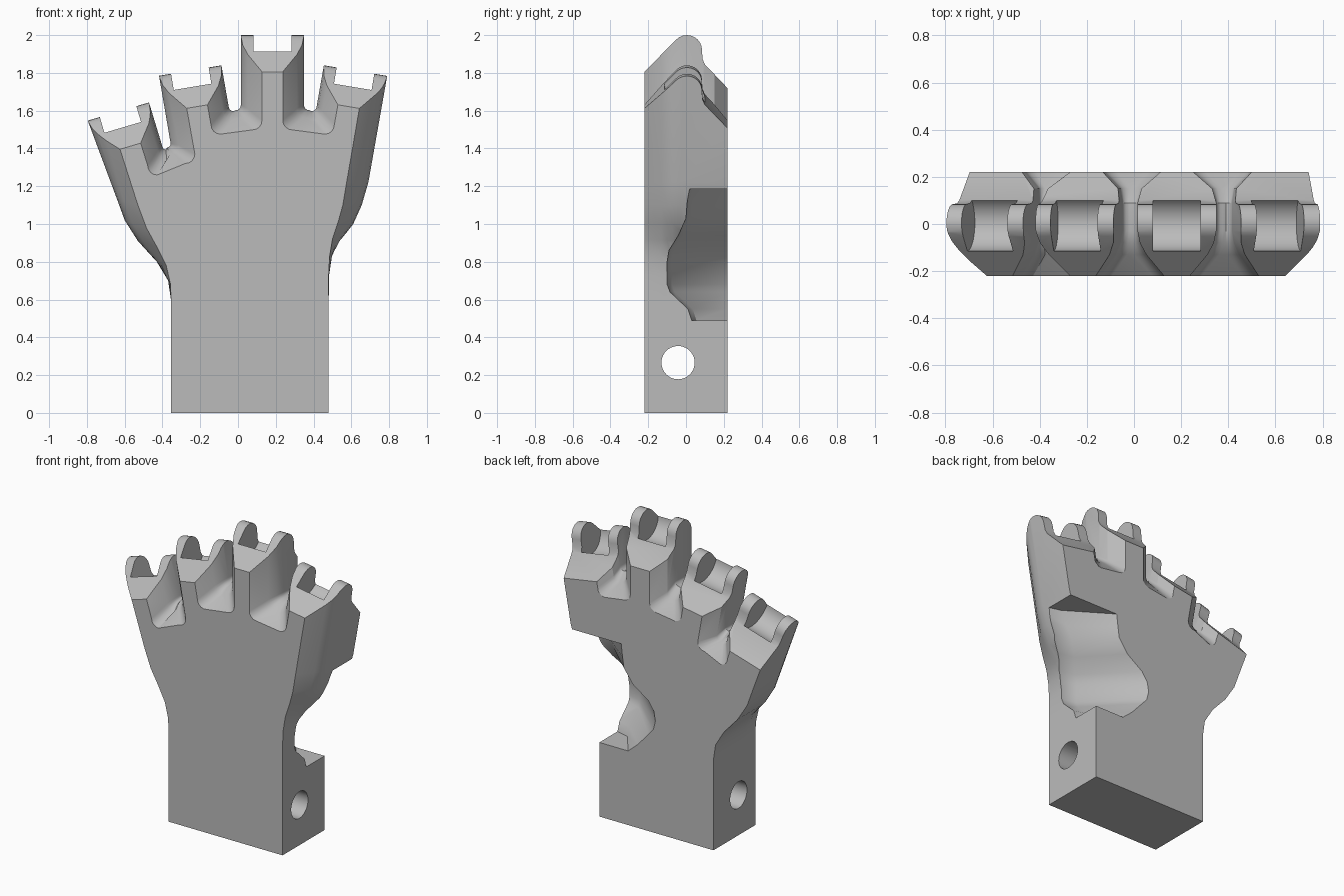
import bpy, bmesh, math
from mathutils import Matrix

if "Cube" in bpy.data.objects:
    bpy.data.objects.remove(bpy.data.objects["Cube"])

grey = bpy.data.materials.new("light grey plastic")
grey.use_nodes = True
grey.diffuse_color = (0.5, 0.5, 0.5, 1)
grey.node_tree.nodes["Principled BSDF"].inputs["Base Color"].default_value = (0.5, 0.5, 0.5, 1)


def loft(name, rings):
    """Solid through a row of rings with equal point counts."""
    bm = bmesh.new()
    loops = [[bm.verts.new(p) for p in ring] for ring in rings]
    n = len(loops[0])
    for a, b in zip(loops, loops[1:]):
        for i in range(n):
            j = (i + 1) % n
            bm.faces.new((a[i], a[j], b[j], b[i]))
    bm.faces.new(loops[0])
    bm.faces.new(loops[-1])
    bmesh.ops.recalc_face_normals(bm, faces=bm.faces)
    mesh = bpy.data.meshes.new(name)
    bm.to_mesh(mesh)
    bm.free()
    obj = bpy.data.objects.new(name, mesh)
    bpy.context.collection.objects.link(obj)
    mesh.materials.append(grey)
    return obj


def prism(name, profile, half):
    """Profile in the YZ plane, extruded along X."""
    return loft(name, [[(x, y, z) for y, z in profile] for x in (-half, half)])


def circle(y, z, r, count=40):
    return [(y + r * math.cos(2 * math.pi * i / count),
             z + r * math.sin(2 * math.pi * i / count)) for i in range(count)]


def cut(target, cutter):
    cutter.hide_render = True
    mod = target.modifiers.new("cut", 'BOOLEAN')
    mod.operation = 'DIFFERENCE'
    mod.solver = 'EXACT'
    mod.object = cutter
    bpy.context.view_layer.objects.active = target
    bpy.ops.object.modifier_apply(modifier=mod.name)
    bpy.data.objects.remove(cutter)


# Palm body: full outline at the back, narrowing towards the front face
left_full = [(-.355, 0), (-.355, .6), (-.37, .7), (-.43, .8), (-.53, .91), (-.6, 1.02), (-.64, 1.13), (-.815, 1.6)]
left_front = [(-.355, 0), (-.355, .6), (-.357, .68), (-.38, .78), (-.43, .88), (-.485, .98), (-.53, 1.1), (-.69, 1.6)]
right_full = [(.48, 0), (.48, .6), (.483, .73), (.5, .83), (.54, .91), (.61, 1), (.655, 1.1), (.69, 1.22), (.798, 1.83)]
right_front = [(.48, 0), (.48, .6), (.48, .73), (.485, .83), (.5, .92), (.53, 1.01), (.555, 1.1), (.575, 1.22), (.68, 1.83)]
top = [(-.43, 1.83), (0, 2.02), (.36, 2.02)]
full = left_full + top + right_full[::-1]
front = left_front + top + right_front[::-1]


def outline(y, t):
    return [(a[0] + (b[0] - a[0]) * t, y, a[1] + (b[1] - a[1]) * t) for a, b in zip(front, full)]


palm = loft("palm", [outline(y, t) for y, t in
                     ((-.22, 0), (-.13, .66), (-.1, .83), (-.07, .94), (-.03, 1), (.22, 1))])

# Finger knuckles: tip centre x, z and tilt
knuckles = [(-.635, 1.595, math.radians(16.5)), (-.255, 1.812, math.radians(9.5)),
            (.182, 2.0, 0), (.622, 1.812, math.radians(-9.5))]


def wall(knuckle, offset, z):
    """X of a line parallel to the finger axis, offset sideways, at height z."""
    x, top_z, tilt = knuckle
    rise = (z - top_z - offset * math.sin(tilt)) / math.cos(tilt)
    return x + offset * math.cos(tilt) - rise * math.sin(tilt)


# Flared gaps between neighbouring fingers: y, wall offset, floor blend (front / back)
stations = [(-.24, .04, 1.12, 0), (-.22, .055, 1, 0), (-.13, .13, .4, 0), (-.08, .157, .1, 0), (-.03, .167, 0, 0),
            (.09, .167, 0, 0), (.15, .15, 0, .4), (.22, .07, 0, 1), (.24, .05, 0, 1.12)]
floors = [(1.29, 1.4, 1.27), (1.487, 1.6, 1.45), (1.487, 1.6, 1.47)]
for a, b, (z_front, z_mid, z_back) in zip(knuckles, knuckles[1:], floors):
    slope = math.tan((a[2] + b[2]) / 2)
    rings = []
    for y, d, f, r in stations:
        z = z_mid + (z_front - z_mid) * f + (z_back - z_mid) * r
        half = (wall(b, -d, z) - wall(a, d, z)) / 2
        zl, zr = z - slope * half, z + slope * half
        k = min(.05, half * .8)
        ring = [(wall(a, d, 2.2), 2.2)]
        for i in range(5):
            q = math.pi / 2 * i / 4
            ring.append((wall(a, d, zl) + k * (1 - math.cos(q)), zl + k * (1 - math.sin(q))))
        for i in range(5):
            q = math.pi / 2 * (1 - i / 4)
            ring.append((wall(b, -d, zr) - k * (1 - math.cos(q)), zr + k * (1 - math.sin(q))))
        ring.append((wall(b, -d, 2.2), 2.2))
        rings.append([(x, y, h) for x, h in ring])
    cut(palm, loft("finger_gap_cutter", rings))

# Knuckle tops: sloped front, rounded crown, sloped back, then a round hinge slot
crown = [(.005 + .08 * math.cos(math.radians(t)), -.08 + .08 * math.sin(math.radians(t)))
         for t in range(135, -1, -15)]
profile = [(-.3, -.275)] + crown + [(.087, -.125), (.1, -.155), (.3, -.365), (.3, .4), (-.3, .4)]
for x, z, tilt in knuckles:
    place = Matrix.Translation((x, 0, z)) @ Matrix.Rotation(-tilt, 4, 'Y')
    for shape, half in ((profile, .18), (circle(.005, -.08, .12), .101)):
        cutter = prism("knuckle_cutter", shape, half)
        cutter.data.transform(place)
        cut(palm, cutter)

# Thumb recess at the back of the left side: z, y at the side, x at the back face
recess = [(.49, .03, .27), (.55, .01, .2), (.64, -.085, .12), (.68, -.1, .085), (.74, -.1, .07), (.8, -.1, .08),
          (.86, -.09, .12), (.94, -.04, .235), (1.03, 0, .3), (1.1, .005, .31), (1.185, .015, .32)]
rings = []
for z, y, x in recess:
    side = .48 + max(0, z - .83) * .6
    rings.append([(1, y, z), (side, y, z), (side - .09, y + .025, z),
                  (x, .22, z), (x - .03, .26, z), (1, .26, z)])
cut(palm, loft("thumb_recess_cutter", rings))

# Wrist pin hole
cut(palm, prism("wrist_hole_cutter", circle(-.042, .266, .088), 1))

# Smooth curves, sharp edges
bpy.ops.object.select_all(action='DESELECT')
palm.select_set(True)
bpy.context.view_layer.objects.active = palm
bpy.ops.object.shade_smooth_by_angle(angle=math.radians(28))
